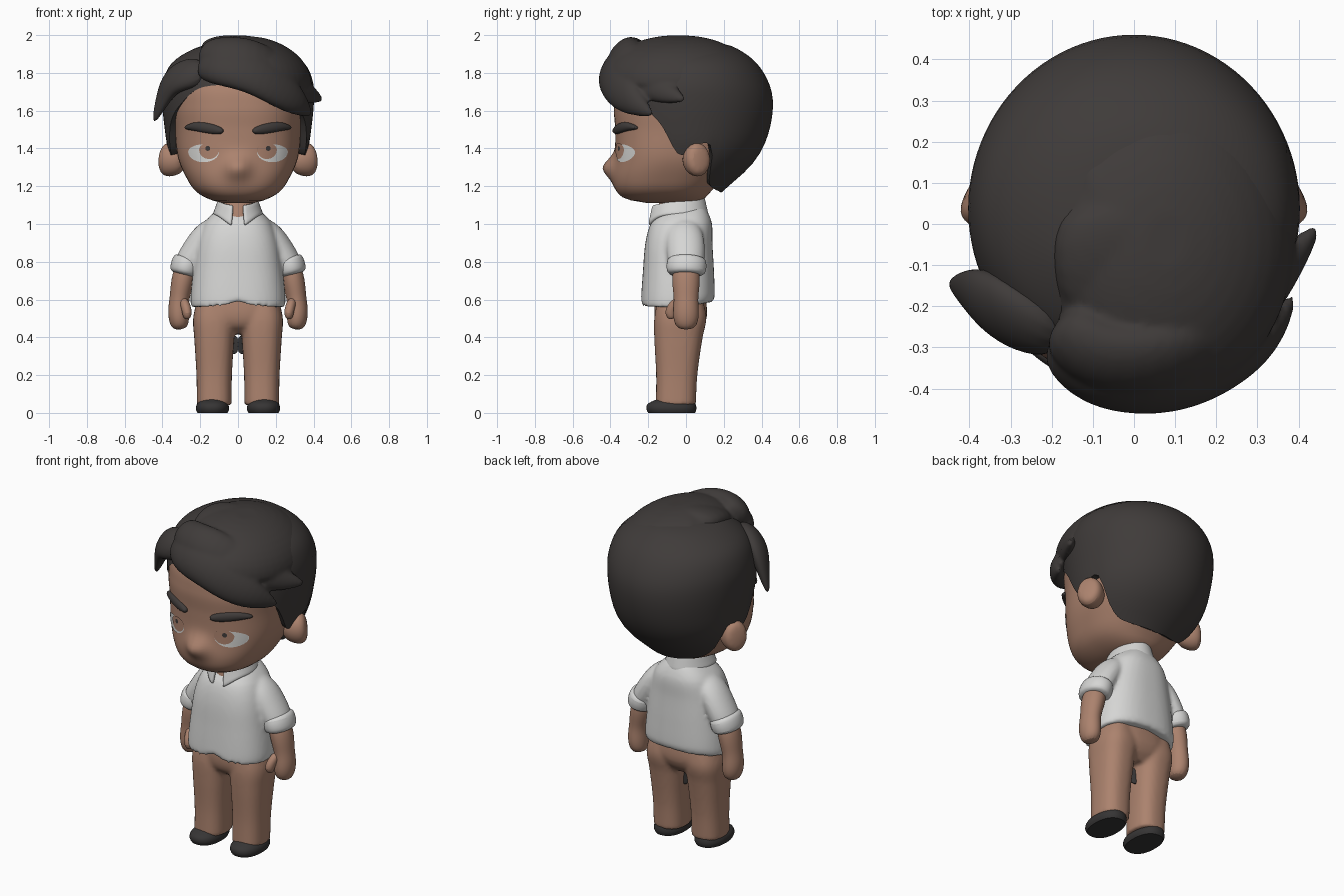
import bpy, bmesh, math
from mathutils import Vector

cube = bpy.data.objects.get("Cube")
if cube:
    bpy.data.objects.remove(cube, do_unlink=True)


def material(name, r, g, b):
    m = bpy.data.materials.new(name)
    m.use_nodes = True
    m.diffuse_color = (r, g, b, 1)
    bsdf = m.node_tree.nodes["Principled BSDF"]
    bsdf.inputs["Base Color"].default_value = (r, g, b, 1)
    return m


SKIN = material("warm_brown", 0.41, 0.225, 0.155)
HAIR = material("dark_hair", 0.05, 0.044, 0.042)
SHIRT = material("shirt_white", 0.67, 0.67, 0.66)
SHOE = material("shoe_charcoal", 0.037, 0.035, 0.035)
EYE = material("eye_white", 0.68, 0.68, 0.66)


def interp(table, key):
    """Smooth lookup in rows sorted by their first value."""
    key = min(max(key, table[0][0]), table[-1][0])
    i = max(k for k in range(len(table) - 1) if table[k][0] <= key)
    a, b = table[i], table[i + 1]
    p, q = table[max(i - 1, 0)], table[min(i + 2, len(table) - 1)]
    h = b[0] - a[0]
    t = (key - a[0]) / h
    out = []
    for c in range(1, len(a)):
        m0 = (b[c] - p[c]) / (b[0] - p[0]) * h
        m1 = (q[c] - a[c]) / (q[0] - a[0]) * h
        d = a[c] - b[c]
        out.append(a[c] + t * (m0 + t * (-3 * d - 2 * m0 - m1 + t * (2 * d + m0 + m1))))
    return out


def build(name, rings, mat, closed=True, caps=True, levels=0, thickness=0):
    """Skin a list of point rings into one smooth object."""
    bm = bmesh.new()
    vs = [[bm.verts.new(p) for p in ring] for ring in rings]
    n = len(rings[0])
    for a, b in zip(vs, vs[1:]):
        for j in range(n if closed else n - 1):
            k = (j + 1) % n
            bm.faces.new((a[j], a[k], b[k], b[j]))
    if caps:
        bm.faces.new(vs[0][::-1])
        bm.faces.new(vs[-1])
    bmesh.ops.recalc_face_normals(bm, faces=bm.faces)
    me = bpy.data.meshes.new(name)
    bm.to_mesh(me)
    bm.free()
    me.materials.append(mat)
    ob = bpy.data.objects.new(name, me)
    bpy.context.collection.objects.link(ob)
    if thickness:
        mod = ob.modifiers.new("thickness", "SOLIDIFY")
        mod.thickness = thickness
        mod.offset = 0
    if levels:
        mod = ob.modifiers.new("smooth", "SUBSURF")
        mod.levels = mod.render_levels = levels
    bpy.ops.object.select_all(action="DESELECT")
    ob.select_set(True)
    bpy.context.view_layer.objects.active = ob
    bpy.ops.object.shade_smooth_by_angle(angle=math.radians(50))
    return ob


def fuse(name, parts, voxel, rounds):
    """Melt closed parts into one soft form."""
    bpy.ops.object.select_all(action="DESELECT")
    for ob in parts:
        ob.select_set(True)
    bpy.context.view_layer.objects.active = parts[0]
    bpy.ops.object.convert(target="MESH")
    bpy.ops.object.join()
    ob = bpy.context.view_layer.objects.active
    ob.name = name
    remesh = ob.modifiers.new("merge", "REMESH")
    remesh.mode = "VOXEL"
    remesh.voxel_size = voxel
    remesh.use_smooth_shade = True
    soften = ob.modifiers.new("soften", "SMOOTH")
    soften.factor = 0.5
    soften.iterations = rounds


def power(v, n):
    return math.copysign(abs(v) ** (2 / n), v)


def loft(name, rows, mat, n=2.3, seg=48, steps=20, cx=0, shape=None):
    """Upright form from rows of (z, half width, front y, back y)."""
    rings = []
    for i in range(steps + 1):
        z = rows[0][0] + (rows[-1][0] - rows[0][0]) * i / steps
        rx, f, b = interp(rows, z)
        ring = []
        for j in range(seg):
            a = math.tau * j / seg
            p = Vector((cx + rx * power(math.sin(a), n),
                        (f + b) / 2 - (b - f) / 2 * power(math.cos(a), n), z))
            ring.append(shape(p) if shape else p)
        rings.append(ring)
    return build(name, rings, mat)


def sweep(name, path, mat, centre, side=1, seg=10):
    """Tapered strand through (x, y, z, width, thickness), flat side facing centre."""
    pts = [Vector(p[:3]) for p in path]
    rings = []
    for i, p in enumerate(pts):
        t = (pts[min(i + 1, len(pts) - 1)] - pts[max(i - 1, 0)]).normalized()
        out = p - Vector(centre)
        out = (out - t * out.dot(t)).normalized()
        across = t.cross(out)
        ring = []
        for j in range(seg):
            a = math.tau * j / seg
            q = p + across * (path[i][3] * math.cos(a)) + out * (path[i][4] * math.sin(a))
            ring.append((q.x * side, q.y, q.z))
        rings.append(ring)
    return build(name, rings, mat, levels=2)


# Head with a soft nose
HEAD = [(1.11, .08, -.2, .04), (1.13, .15, -.31, .09), (1.17, .22, -.365, .13),
        (1.24, .27, -.385, .19), (1.35, .317, -.375, .27), (1.5, .335, -.375, .34),
        (1.62, .345, -.38, .36), (1.75, .33, -.35, .35), (1.85, .22, -.24, .25)]


def nose(p):
    if p.y < -.2:
        p.y -= .06 * math.exp(-(p.x / .065) ** 2 - ((p.z - 1.3) / .06) ** 2)
    return p


def face_y(x, z):
    rx, f, b = interp(HEAD, z)
    return (f + b) / 2 - (b - f) / 2 * (1 - min(abs(x / rx), 1) ** 2.4) ** (1 / 2.4)


loft("head", HEAD, SKIN, n=2.4, seg=80, steps=48, shape=nose)
loft("neck", [(.98, .085, -.168, .07), (1.05, .082, -.158, .07), (1.2, .1, -.12, .08)],
     SKIN, steps=8)


def patch(name, cx, cz, a, up, down, mat, lift):
    """Thin oval laid on the face."""
    rings = []
    for k in range(1, 8):
        ring = []
        for j in range(32):
            t = math.tau * j / 32
            s = math.sin(t)
            x = cx + a * k / 7 * math.cos(t)
            z = cz + (up if s > 0 else down) * k / 7 * s
            ring.append((x, face_y(x, z) - lift, z))
        rings.append(ring)
    build(name, rings, mat)


# Eyes, brows and ears
for s, label in ((1, "left"), (-1, "right")):
    patch(label + "_eye", s * .182, 1.382, .082, .04, .055, EYE, .004)
    patch(label + "_iris", s * .153, 1.394, .053, .034, .05, SKIN, .007)
    patch(label + "_pupil", s * .16, 1.4, .013, .013, .013, HAIR, .009)
    brow = [(x, face_y(x, z) - .004, z, w, .02) for x, z, w in
            ((.075, 1.49, .012), (.11, 1.497, .026), (.18, 1.512, .03),
             (.24, 1.518, .024), (.28, 1.508, .008))]
    sweep(label + "_brow", brow, HAIR, (0, 0, 1.5), s)
    sweep(label + "_ear", [(.28, .03, 1.335, .05, .06), (.33, .045, 1.338, .075, .09),
                           (.38, .065, 1.342, .078, .1), (.407, .08, 1.345, .05, .065)],
          SKIN, (.33, .05, 0), s)

# Hair cap: rows of surface size, and the hairline height by angle from the front
CAP = [(1.16, .19, -.12, .18), (1.2, .245, -.2, .225), (1.3, .325, -.3, .335),
       (1.4, .37, -.35, .405), (1.52, .39, -.38, .447), (1.65, .402, -.385, .46),
       (1.75, .397, -.365, .437), (1.85, .352, -.31, .375), (1.92, .25, -.22, .285),
       (1.955, .14, -.13, .19), (1.97, .001, .02, .022)]
LINE = [(0, 1.74), (30, 1.72), (48, 1.64), (66, 1.53), (78, 1.38), (86, 1.37), (95, 1.42),
        (106, 1.41), (114, 1.25), (130, 1.19), (180, 1.165)]


def cap_point(angle, z, shrink=1):
    rx, f, b = interp(CAP, z)
    return (rx * shrink * math.sin(angle),
            (f + b) / 2 - (b - f) / 2 * shrink * math.cos(angle), z)


angles = [math.tau * j / 96 for j in range(96)]
edge = [interp(LINE, abs((math.degrees(a) + 180) % 360 - 180))[0] for a in angles]
rings = []
for i in range(1, 25):
    drop = 1 - math.cos(i / 24 * math.pi / 2)
    rings.append([cap_point(a, 1.97 - (1.97 - e) * drop) for a, e in zip(angles, edge)])
rings.append([cap_point(a, e + .015, .8) for a, e in zip(angles, edge)])
build("hair_cap", rings, HAIR)

# Swept crown: tilted dome with a shallow underside, parted on the right
rings = []
for i in range(1, 20):
    t = math.pi * i / 20
    h, r = math.cos(t), math.sin(t) ** .92
    rings.append([(.08 + .31 * r * math.sin(a), -.04 - .385 * r * math.cos(a),
                   1.78 + h * (.215 if h > 0 else .07) - .04 * r * math.sin(a))
                  for a in angles[::2]])
crown = [build("crown_dome", rings, HAIR)]

# Overlapping hair locks
LOCKS = {
    "front_lock": [(-.21, -.28, 1.83, .07, .05), (-.1, -.37, 1.84, .12, .075),
                   (.08, -.385, 1.81, .13, .075), (.22, -.35, 1.72, .12, .06),
                   (.32, -.28, 1.64, .08, .05), (.39, -.17, 1.575, .012, .012)],
    "upper_lock": [(-.19, -.23, 1.89, .09, .07), (-.1, -.33, 1.905, .11, .075),
                   (.08, -.34, 1.89, .12, .075), (.24, -.26, 1.79, .11, .06),
                   (.35, -.13, 1.7, .08, .05), (.45, 0, 1.655, .015, .015)],
    "crown_lock": [(-.2, -.1, 1.905, .13, .055), (-.07, -.1, 1.945, .16, .055),
                   (.1, -.08, 1.93, .16, .05), (.25, -.02, 1.83, .13, .045),
                   (.34, .05, 1.71, .09, .04), (.37, .12, 1.6, .02, .015)],
    "back_lock": [(-.15, .1, 1.91, .12, .05), (-.04, .14, 1.92, .15, .05),
                  (.12, .17, 1.88, .14, .045), (.25, .18, 1.78, .12, .045),
                  (.34, .16, 1.66, .03, .02)],
}
for name, path in LOCKS.items():
    crown.append(sweep(name, path, HAIR, (0, 0, 1.6), seg=12))
fuse("swept_crown", crown, .011, 6)
sweep("right_lock", [(-.17, -.28, 1.8, .07, .05), (-.27, -.24, 1.8, .105, .06),
                     (-.355, -.185, 1.755, .1, .055), (-.4, -.165, 1.66, .06, .035),
                     (-.445, -.145, 1.54, .012, .012)], HAIR, (0, 0, 1.6), seg=12)


# Shirt body with a small notch at the front hem and a raised back hem
def hem(p):
    if p.z < .6:
        p.z += .03 * max(0, 1 - abs(p.x) / .04) if p.y < 0 else .2 * p.y
    return p


shirt = [loft("shirt_body", [(.56, .248, -.237, .143), (.6, .252, -.238, .152),
                             (.75, .237, -.228, .148), (.9, .214, -.215, .14),
                             (1.0, .18, -.188, .138), (1.05, .14, -.15, .122),
                             (1.09, .09, -.11, .1)], SHIRT, n=2.5, seg=64, shape=hem)]

# Folded collar, open at the front with pointed flaps
rings = []
for k in range(5):
    t = k / 4
    ring = []
    for j in range(41):
        a = math.radians(15 + 330 * j / 40)
        front = max(0, math.cos(a)) ** 4
        z = (1.125 - .025 * math.cos(a)) * (1 - t) + (1.045 - .065 * front) * t
        ring.append(((.095 + .03 * t) * math.sin(a), -.045 - (.13 + .025 * t) * math.cos(a), z))
    rings.append(ring)
build("collar", rings, SHIRT, closed=False, caps=False, thickness=.022, levels=1)

# Trousers
trousers = [loft("trouser_seat", [(.42, .1, -.1, .05), (.46, .195, -.15, .09),
                                  (.52, .23, -.168, .112), (.63, .2, -.16, .1)], SKIN, steps=12)]

# Paired limbs
ARM = (0, 0, .75)
for s, label in ((1, "left"), (-1, "right")):
    trousers.append(loft(label + "_trouser_leg", [
        (.04, .092, -.16, .052), (.2, .094, -.158, .06), (.4, .106, -.168, .088),
        (.5, .112, -.168, .108), (.6, .09, -.15, .09)], SKIN, n=2.5, cx=s * .126))
    sweep(label + "_inner_leg_patch", [(.023, -.02, .31, .015, .006), (.022, -.02, .34, .032, .006),
                                       (.021, -.02, .38, .032, .006), (.02, -.02, .41, .015, .006)],
          SHOE, ARM, s)
    loft(label + "_shoe", [(0, .08, -.2, .048), (.02, .088, -.21, .055),
                           (.05, .08, -.2, .05), (.078, .05, -.14, .03)],
         SHOE, cx=s * .135, steps=8)
    shirt.append(sweep(label + "_sleeve", [
        (.09, -.015, 1.01, .07, .05), (.165, -.01, .95, .105, .075), (.22, 0, .87, .105, .075),
        (.27, 0, .78, .1, .078), (.28, 0, .75, .08, .06)], SHIRT, ARM, s, 14))
    sweep(label + "_cuff", [(.26, .005, .825, .085, .065), (.265, .005, .81, .11, .085),
                            (.284, 0, .745, .11, .085), (.288, 0, .728, .085, .065)],
          SHIRT, ARM, s, 14)
    sweep(label + "_arm_and_hand", [(.27, 0, .8, .07, .06), (.295, 0, .69, .078, .064),
                                    (.31, 0, .61, .064, .052), (.315, 0, .55, .07, .058),
                                    (.313, 0, .49, .07, .056), (.305, 0, .44, .045, .04)],
          SKIN, ARM, s, 14)
    sweep(label + "_thumb", [(.29, -.03, .6, .03, .025), (.275, -.07, .56, .034, .028),
                             (.268, -.085, .525, .034, .028), (.27, -.075, .495, .018, .016)],
          SKIN, ARM, s)
fuse("shirt", shirt, .012, 4)
fuse("trousers", trousers, .012, 4)
